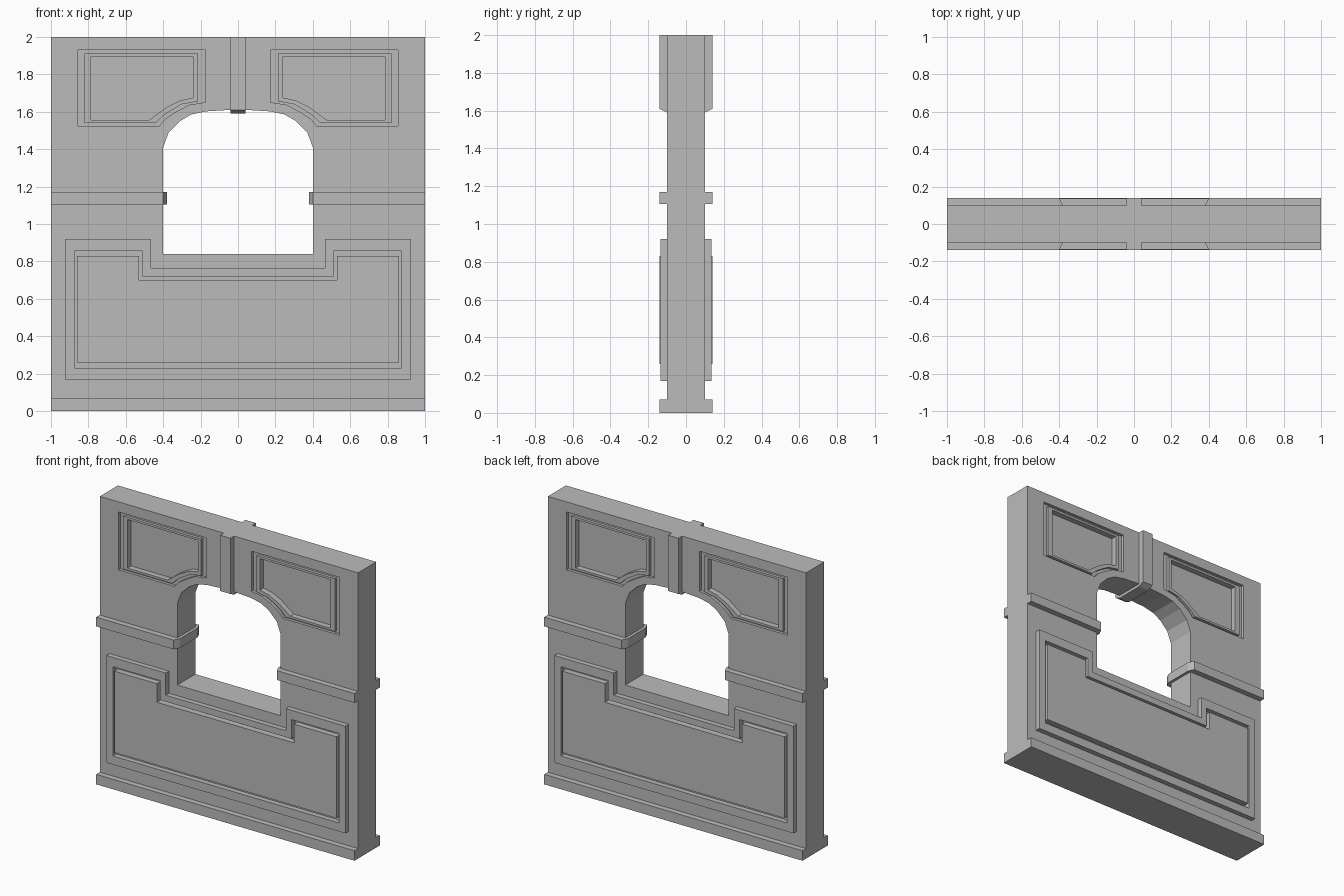
import bpy, bmesh
from mathutils import Vector

cube = bpy.data.objects.get("Cube")
if cube:
    bpy.data.objects.remove(cube, do_unlink=True)

stone = bpy.data.materials.new("grey_stone")
stone.use_nodes = True
GREY = (0.5, 0.5, 0.5, 1)
stone.diffuse_color = GREY
stone.node_tree.nodes["Principled BSDF"].inputs["Base Color"].default_value = GREY


def prism(name, outline, start, end, axis="y"):
    """Extrude a 2D outline along one axis."""
    place = {"x": lambda a, b, d: (d, a, b),
             "y": lambda a, b, d: (a, d, b),
             "z": lambda a, b, d: (a, b, d)}[axis]
    shift = Vector(place(0, 0, end - start))
    bm = bmesh.new()
    face = bm.faces.new([bm.verts.new(place(a, b, start)) for a, b in outline])
    new = bmesh.ops.extrude_face_region(bm, geom=[face])["geom"]
    bmesh.ops.translate(bm, vec=shift, verts=[v for v in new if isinstance(v, bmesh.types.BMVert)])
    bmesh.ops.recalc_face_normals(bm, faces=bm.faces)
    mesh = bpy.data.meshes.new(name)
    bm.to_mesh(mesh)
    bm.free()
    mesh.materials.append(stone)
    obj = bpy.data.objects.new(name, mesh)
    bpy.context.collection.objects.link(obj)
    return obj


def cut(obj, outline, start, end):
    """Subtract a prism from an object and bake the result."""
    cutter = prism("cutter", outline, start, end)
    cutter.hide_render = True
    mod = obj.modifiers.new("cut", "BOOLEAN")
    mod.operation, mod.solver, mod.object = "DIFFERENCE", "EXACT", cutter
    bpy.context.view_layer.update()
    graph = bpy.context.evaluated_depsgraph_get()
    baked = bpy.data.meshes.new_from_object(obj.evaluated_get(graph))
    obj.modifiers.clear()
    obj.data = baked
    bpy.data.objects.remove(cutter, do_unlink=True)


def rect(x, z0, z1):
    return [(-x, z0), (x, z0), (x, z1), (-x, z1)]


def mirrored(half):
    """Complete a symmetric outline from its right half."""
    return half + [(-a, b) for a, b in reversed(half)]


def stepped(x, z0, z1, notch_x, notch_z):
    return mirrored([(x, z0), (x, z1), (notch_x, z1), (notch_x, notch_z)])


def arched(x0, x1, z0, z1, curve):
    return [(x0, z1), (x1, z1), (x1, z0)] + curve


# Outlines
opening = mirrored([(0.4, 0.84), (0.4, 1.41), (0.37, 1.49), (0.31, 1.55),
                    (0.25, 1.585), (0.17, 1.602), (0.04, 1.61)])
recess = arched(0.175, 0.855, 1.525, 1.93,
                [(0.42, 1.525), (0.39, 1.56), (0.33, 1.6), (0.26, 1.637), (0.175, 1.65)])
trim_outer = arched(0.215, 0.82, 1.54, 1.91,
                    [(0.44, 1.54), (0.405, 1.575), (0.36, 1.605), (0.3, 1.64), (0.215, 1.655)])
trim_inner = arched(0.24, 0.785, 1.555, 1.895,
                    [(0.475, 1.555), (0.38, 1.625), (0.31, 1.66), (0.24, 1.675)])
frame_outer = stepped(0.925, 0.17, 0.92, 0.465, 0.765)
frame_inner = stepped(0.875, 0.23, 0.855, 0.51, 0.72)
panel_edge = stepped(0.86, 0.26, 0.83, 0.53, 0.7)

# Wall with its arched opening, standing on a wider plinth
wall = prism("wall", rect(1, 0.07, 2), -0.1, 0.1)
cut(wall, opening, -0.3, 0.3)
prism("plinth", rect(1, 0, 0.07), -0.14, 0.14)

for face, sy in (("front", -1), ("back", 1)):
    # Lower stepped frame with a raised panel inside a groove
    frame = prism(face + "_lower_frame", frame_outer, sy * 0.1, sy * 0.135)
    cut(frame, frame_inner, sy * 0.05, sy * 0.3)
    prism(face + "_lower_panel", panel_edge, sy * 0.1, sy * 0.14)

    # Upper recessed panels with a thin moulding
    for side, sx in (("left", 1), ("right", -1)):
        flip = lambda pts: [(sx * a, b) for a, b in pts]
        cut(wall, flip(recess), sy * 0.08, sy * 0.3)
        cut(wall, flip(trim_inner), sy * 0.06, sy * 0.3)
        trim = prism(f"{face}_{side}_moulding", flip(trim_outer), sy * 0.08, sy * 0.1)
        cut(trim, flip(trim_inner), sy * 0.05, sy * 0.3)

# Belt courses wrapping into the opening
for side, sx in (("left", 1), ("right", -1)):
    plan = [(1, 0.1), (1, 0.14), (0.4, 0.14), (0.38, 0.1)]
    plan += [(a, -b) for a, b in reversed(plan)]
    plan += [(0.4, -0.1), (0.4, 0.1)]
    prism(side + "_belt", [(sx * a, b) for a, b in plan], 1.105, 1.17, "z")

# Keystone band wrapping under the arch
prism("keystone", mirrored([(0.1, 1.61), (0.1, 2), (0.14, 2), (0.14, 1.61), (0.1, 1.59)]),
      -0.04, 0.04, "x")
